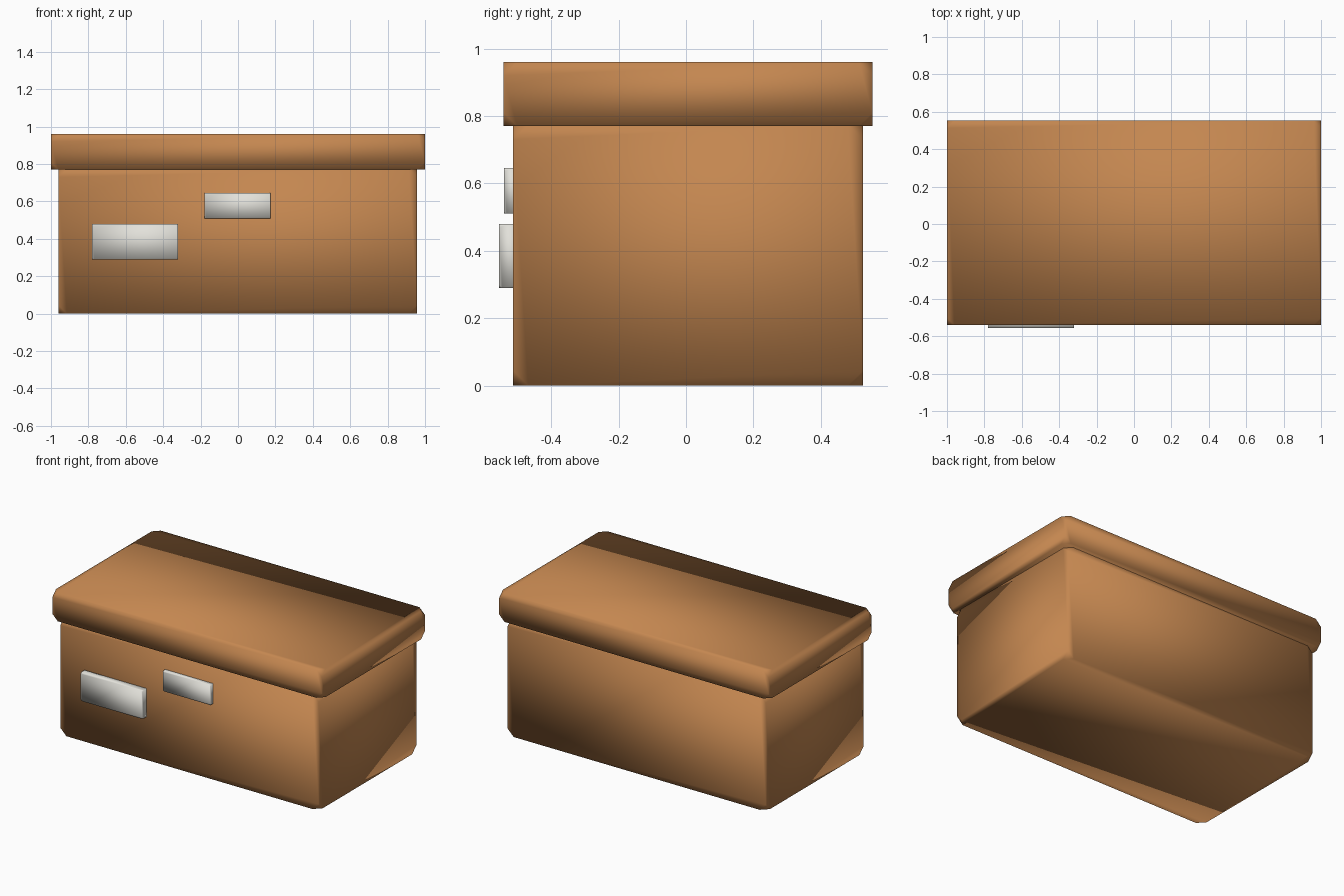
import bpy
import bmesh
from mathutils import Vector

if "Cube" in bpy.data.objects:
    bpy.data.objects.remove(bpy.data.objects["Cube"], do_unlink=True)


def make_material(name, color):
    mat = bpy.data.materials.new(name)
    mat.use_nodes = True
    mat.diffuse_color = color
    mat.node_tree.nodes["Principled BSDF"].inputs["Base Color"].default_value = color
    return mat


def clipped_box(name, low, high, clip, mat):
    """Box between two corners, with its eight points clipped and soft shading."""
    low, high = Vector(low), Vector(high)
    size, centre = high - low, (low + high) / 2
    bm = bmesh.new()
    bmesh.ops.create_cube(bm, size=1)
    for v in bm.verts:
        v.co = Vector(a * b for a, b in zip(v.co, size)) + centre
    bmesh.ops.bevel(bm, geom=bm.verts[:], offset=clip, segments=1, affect='VERTICES')
    bmesh.ops.recalc_face_normals(bm, faces=bm.faces[:])
    for face in bm.faces:
        face.smooth = True
    mesh = bpy.data.meshes.new(name)
    bm.to_mesh(mesh)
    bm.free()
    mesh.materials.append(mat)
    obj = bpy.data.objects.new(name, mesh)
    bpy.context.collection.objects.link(obj)
    return obj


cardboard = make_material("cardboard_brown", (0.55, 0.24, 0.08, 1))
paper = make_material("label_grey", (0.76, 0.75, 0.7, 1))

# Box body and overhanging lid
clipped_box("box_body", (-0.96, -0.513, 0), (0.957, 0.525, 0.775), 0.045, cardboard)
clipped_box("box_lid", (-1, -0.541, 0.77), (1, 0.553, 0.96), 0.04, cardboard)

# Raised labels on the front
clipped_box("large_label", (-0.78, -0.555, 0.29), (-0.32, -0.5, 0.48), 0.01, paper)
clipped_box("small_label", (-0.18, -0.54, 0.51), (0.175, -0.5, 0.645), 0.008, paper)
